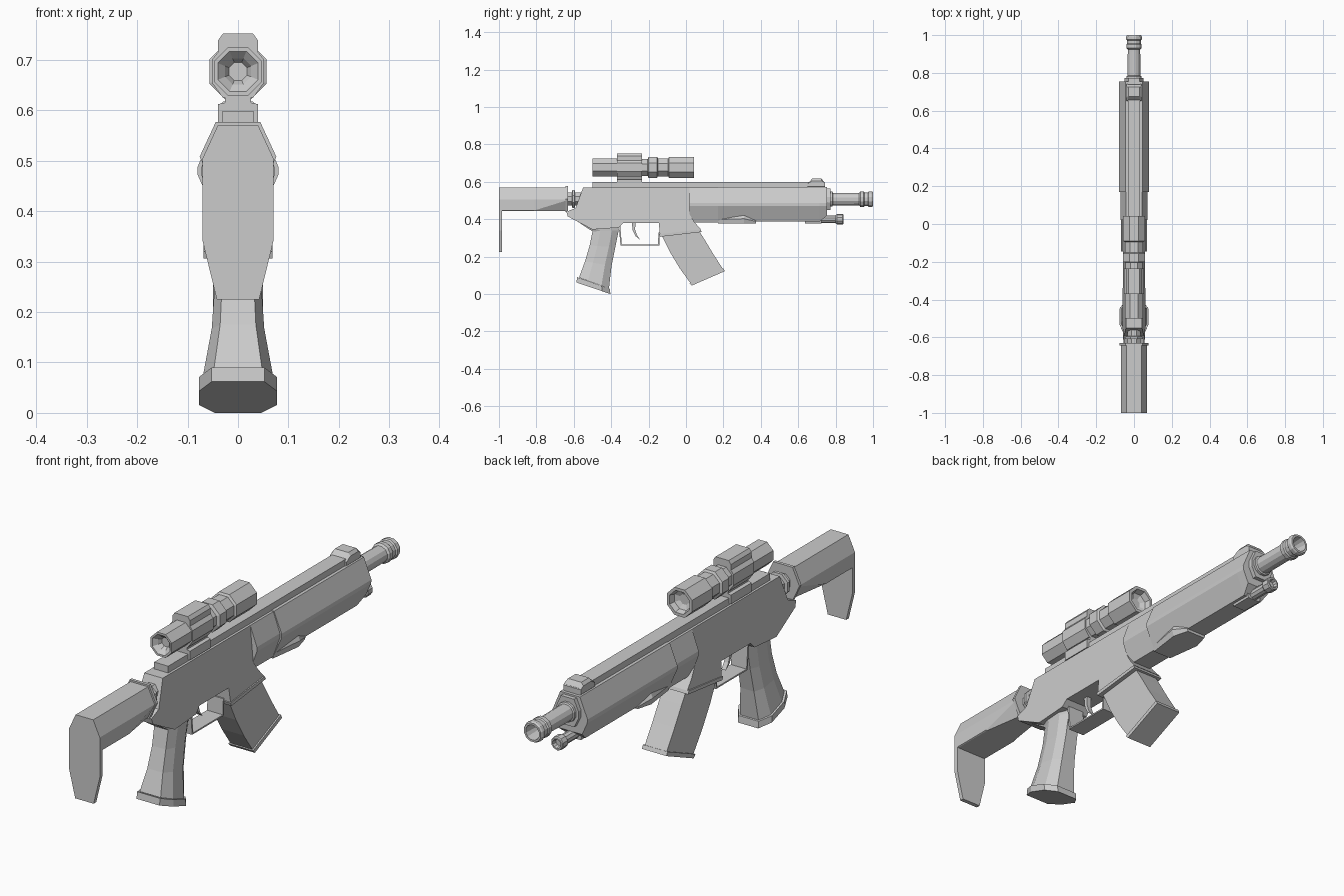
import bpy, bmesh
from math import cos, sin, pi


def loft(name, rings, closed=False):
    """Bridge equal-length rings of points; cap the ends unless closed."""
    bm = bmesh.new()
    vr = [[bm.verts.new(p) for p in r] for r in rings]
    pairs = list(zip(vr, vr[1:])) + ([(vr[-1], vr[0])] if closed else [])
    for a, b in pairs:
        for i in range(len(a)):
            j = (i + 1) % len(a)
            bm.faces.new((a[i], a[j], b[j], b[i]))
    if not closed:
        bm.faces.new(vr[0][::-1])
        bm.faces.new(vr[-1])
    bmesh.ops.recalc_face_normals(bm, faces=bm.faces)
    me = bpy.data.meshes.new(name)
    bm.to_mesh(me)
    bm.free()
    ob = bpy.data.objects.new(name, me)
    bpy.context.collection.objects.link(ob)
    return ob


def sections(name, secs):
    """secs: (y, right half outline [(x, z)] from top to bottom), mirrored in x."""
    return loft(name, [[(x, y, z) for x, z in h] + [(-x, y, z) for x, z in h[::-1]]
                       for y, h in secs])


def slab(name, profile, width):
    """Side profile [(y, z)] spanning x = +-width(z)."""
    return loft(name, [[(s * width(z), y, z) for y, z in profile] for s in (-1, 1)])


def lathe(name, zc, prof, n=8):
    """Turn (radius, y) pairs around a y axis at height zc, flats up."""
    k = 1 / cos(pi / n)
    ang = [2 * pi * (i + .5) / n for i in range(n)]
    return loft(name, [[(r * k * cos(a), y, zc + r * k * sin(a)) for a in ang]
                       for r, y in prof])


# Stock: body lofted from a square-bottomed rear to a chamfered front, butt plate, collar
flat = [(.04, .57), (.07, .505), (.07, .447), (.066, .445)]
cham = [(.04, .57), (.07, .505), (.068, .5), (.04, .445)]
sections("stock_body", [(-.985, flat), (-.81, flat), (-.64, cham)])
plate = [(.04, .57), (.07, .505), (.07, .34), (.042, .225)]
sections("butt_plate", [(-1, plate), (-.983, plate)])
collar = [(.044, .577), (.076, .508), (.044, .438)]
sections("stock_collar", [(-.643, collar), (-.63, collar)])
lathe("stock_tube", .508, [(.034, -.64), (.034, -.61), (.047, -.608), (.047, -.595),
                           (.034, -.593), (.034, -.54)])

# Receiver with magazine well
slab("receiver", [(-.55, .57), (.045, .57), (.02, .425), (.045, .385), (.08, .345),
                  (-.14, .32), (-.145, .38), (-.335, .38), (-.36, .355),
                  (-.5, .345), (-.632, .415), (-.64, .44), (-.59, .46)],
     lambda z: .042 + (.57 - z) * .09)
slab("magazine_rim", [(-.145, .32), (.078, .345), (.084, .332), (-.14, .306)],
     lambda z: .068)

# Curved magazine and its base
slab("magazine", [(-.13, .315), (.07, .338), (.1, .29), (.145, .215), (.2, .13),
                  (.026, .055), (-.035, .14), (-.085, .223)], lambda z: .05)
slab("magazine_base", [(.2, .137), (.207, .122), (.03, .045), (.018, .058)],
     lambda z: .056)

# Grip: octagonal sections, each (back y, z), (front y, z), half width
grip = [((-.632, .422), (-.35, .39), .05), ((-.5, .335), (-.36, .34), .047),
        ((-.515, .26), (-.378, .25), .046), ((-.54, .175), (-.398, .15), .052),
        ((-.572, .088), (-.412, .03), .07)]
cap = [((-.582, .09), (-.407, .028), .077), ((-.586, .062), (-.404, 0), .077)]


def grip_ring(back, front, w):
    outline = [(.68, 0), (1, .3), (1, .75), (.6, 1)]
    half = [(x * w, back[0] + (front[0] - back[0]) * t, back[1] + (front[1] - back[1]) * t)
            for x, t in outline]
    return half + [(-x, y, z) for x, y, z in half[::-1]]


loft("grip", [grip_ring(*g) for g in grip])
loft("grip_cap", [grip_ring(*g) for g in cap])

# Trigger guard strip and trigger
slab("trigger_guard", [(-.352, .37), (-.343, .265), (-.15, .265), (-.147, .33),
                       (-.141, .33), (-.143, .259), (-.35, .259), (-.36, .37)],
     lambda z: .036)
slab("trigger", [(-.29, .385), (-.285, .34), (-.27, .31), (-.245, .29),
                 (-.262, .315), (-.272, .345), (-.27, .385)], lambda z: .01)

# Handguard: rear block, main hexagonal shell, front cap
rear = [(.042, .57), (.072, .488), (.072, .47), (.04, .383)]
sections("handguard_rear", [(.02, rear), (.175, rear)])
main = [(.045, .572), (.08, .488), (.08, .472), (.042, .387)]
nose = [(.045, .572), (.08, .488), (.078, .472), (.055, .42)]
sections("handguard", [(.17, main), (.715, main), (.755, nose)])
inner = [(.03, .565), (.05, .52), (.05, .49), (.03, .45)]
sections("handguard_cap", [(.74, inner), (.772, inner)])


def panel(w, z1, z0):
    return [(w * .8, z1), (w, (z0 + z1) / 2), (w * .9, z0)]


sections("handguard_stop", [(.17, panel(.045, .42, .376)), (.31, panel(.066, .43, .376)),
                            (.375, panel(.046, .4, .376))])

# Top rail and front sight
rail = [(.032, .598), (.032, .56)]
sections("top_rail", [(-.5, rail), (.74, rail)])


def sight(w, z1):
    return [(w, z1), (.04, min(z1, .605)), (.04, .575), (.03, .565)]


sections("front_sight", [(.65, sight(.034, .59)), (.675, sight(.03, .617)),
                         (.725, sight(.03, .617)), (.742, sight(.034, .595))])

# Barrel with hollow muzzle
lathe("barrel", .507, [(.04, .75), (.04, .782), (.034, .785), (.033, .91), (.033, .925),
                       (.041, .932), (.041, .95), (.037, .955), (.037, .972), (.042, .977),
                       (.042, .992), (.038, 1), (.03, 1), (.022, .93)], 12)

# Under-barrel light and its mount
mount = [(.03, .43), (.036, .41), (.028, .378)]
sections("light_mount", [(.635, mount), (.725, mount)])
lathe("light", .4, [(.02, .7), (.02, .8), (.027, .808), (.027, .838), (.024, .842),
                    (.018, .842), (.014, .825)], 10)

# Scope: stepped octagonal tube, recessed lenses, turret and mount
lathe("scope", .677, [(.018, -.47), (.026, -.485), (.04, -.5), (.048, -.5), (.048, -.37),
                      (.045, -.365), (.045, -.205), (.057, -.2), (.057, -.155),
                      (.048, -.15), (.048, -.095), (.057, -.09), (.057, .042),
                      (.045, .042), (.038, .02), (.02, .01)])
turret = [(.03, .752), (.04, .738), (.04, .715), (.052, .7), (.052, .655), (.03, .625)]
sections("scope_turret", [(-.37, turret), (-.235, turret)])
base = [(.026, .64), (.026, .615), (.04, .612), (.04, .575)]
sections("scope_mount", [(-.37, base), (-.235, base)])
